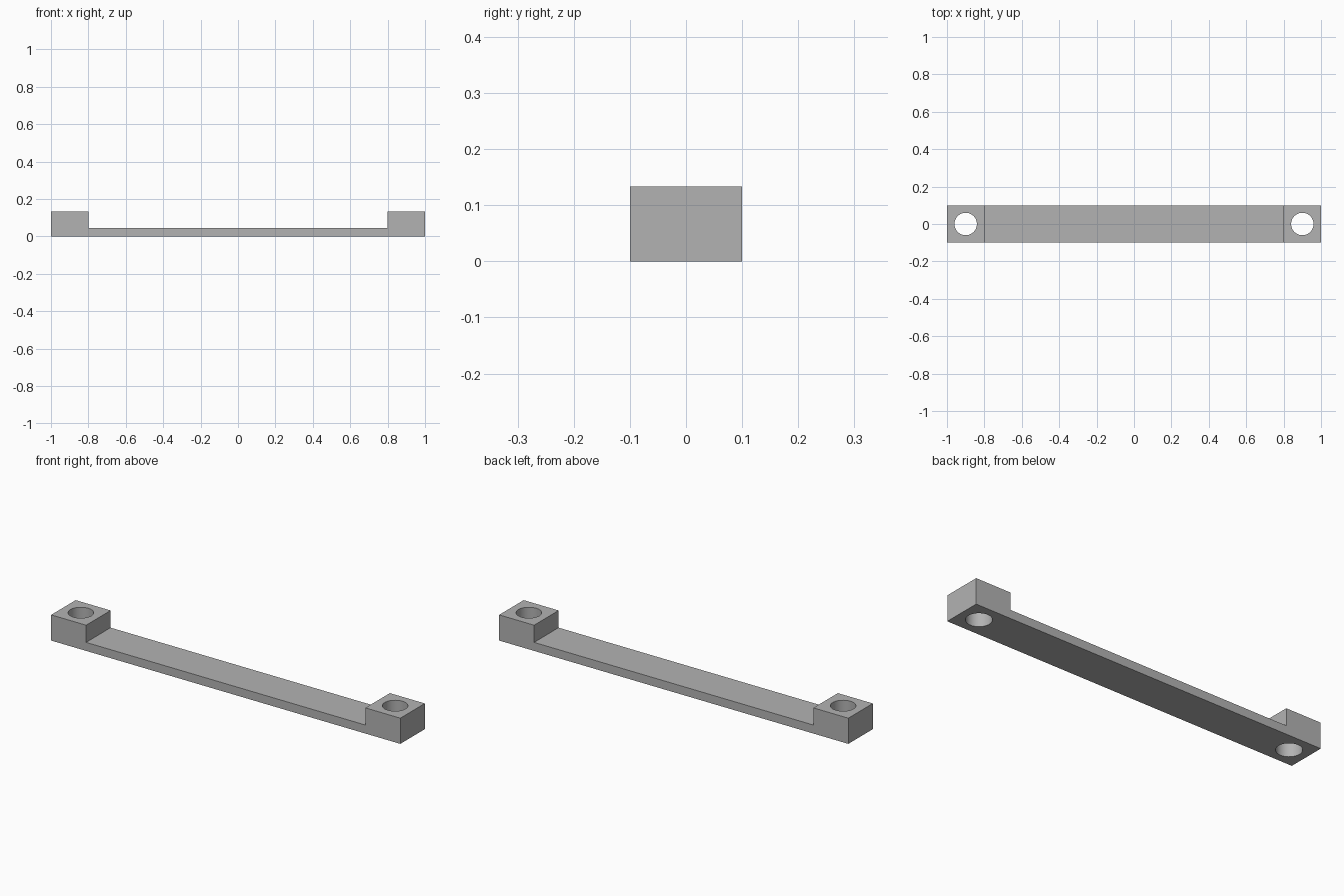
import bpy, bmesh
from mathutils import Matrix

if "Cube" in bpy.data.objects:
    bpy.data.objects.remove(bpy.data.objects["Cube"])

HALF_WIDTH, HEIGHT, THICKNESS = 0.1, 0.133, 0.044
HOLE_RADIUS, HOLE_X = 0.06, 0.9

grey = bpy.data.materials.new("grey")
grey.diffuse_color = (0.45, 0.45, 0.45, 1)
grey.use_nodes = True
grey.node_tree.nodes["Principled BSDF"].inputs["Base Color"].default_value = grey.diffuse_color


def add_object(name, bm):
    bmesh.ops.recalc_face_normals(bm, faces=bm.faces)
    mesh = bpy.data.meshes.new(name)
    bm.to_mesh(mesh)
    bm.free()
    mesh.materials.append(grey)
    obj = bpy.data.objects.new(name, mesh)
    bpy.context.collection.objects.link(obj)
    return obj


# Handle bar: side profile with a raised block at each end, extruded across y
right = [(1, 0), (1, HEIGHT), (0.8, HEIGHT), (0.8, THICKNESS)]
profile = right + [(-x, z) for x, z in reversed(right)]
bm = bmesh.new()
face = bm.faces.new([bm.verts.new((x, -HALF_WIDTH, z)) for x, z in profile])
extruded = bmesh.ops.extrude_face_region(bm, geom=[face])["geom"]
bmesh.ops.translate(bm, vec=(0, 2 * HALF_WIDTH, 0),
                    verts=[v for v in extruded if isinstance(v, bmesh.types.BMVert)])
bar = add_object("handle_bar", bm)

# Vertical screw holes through both end blocks
bm = bmesh.new()
for x in (-HOLE_X, HOLE_X):
    bmesh.ops.create_cone(bm, cap_ends=True, segments=64, radius1=HOLE_RADIUS,
                          radius2=HOLE_RADIUS, depth=0.4,
                          matrix=Matrix.Translation((x, 0, HEIGHT / 2)))
cutter = add_object("hole_cutter", bm)
cutter.hide_render = True

cut = bar.modifiers.new("screw_holes", 'BOOLEAN')
cut.operation = 'DIFFERENCE'
cut.solver = 'EXACT'
cut.object = cutter

# Apply the cut, then smooth only the hole walls
bpy.context.view_layer.objects.active = bar
bar.select_set(True)
bpy.ops.object.modifier_apply(modifier=cut.name)
bpy.data.objects.remove(cutter)
bpy.ops.object.shade_smooth_by_angle()
